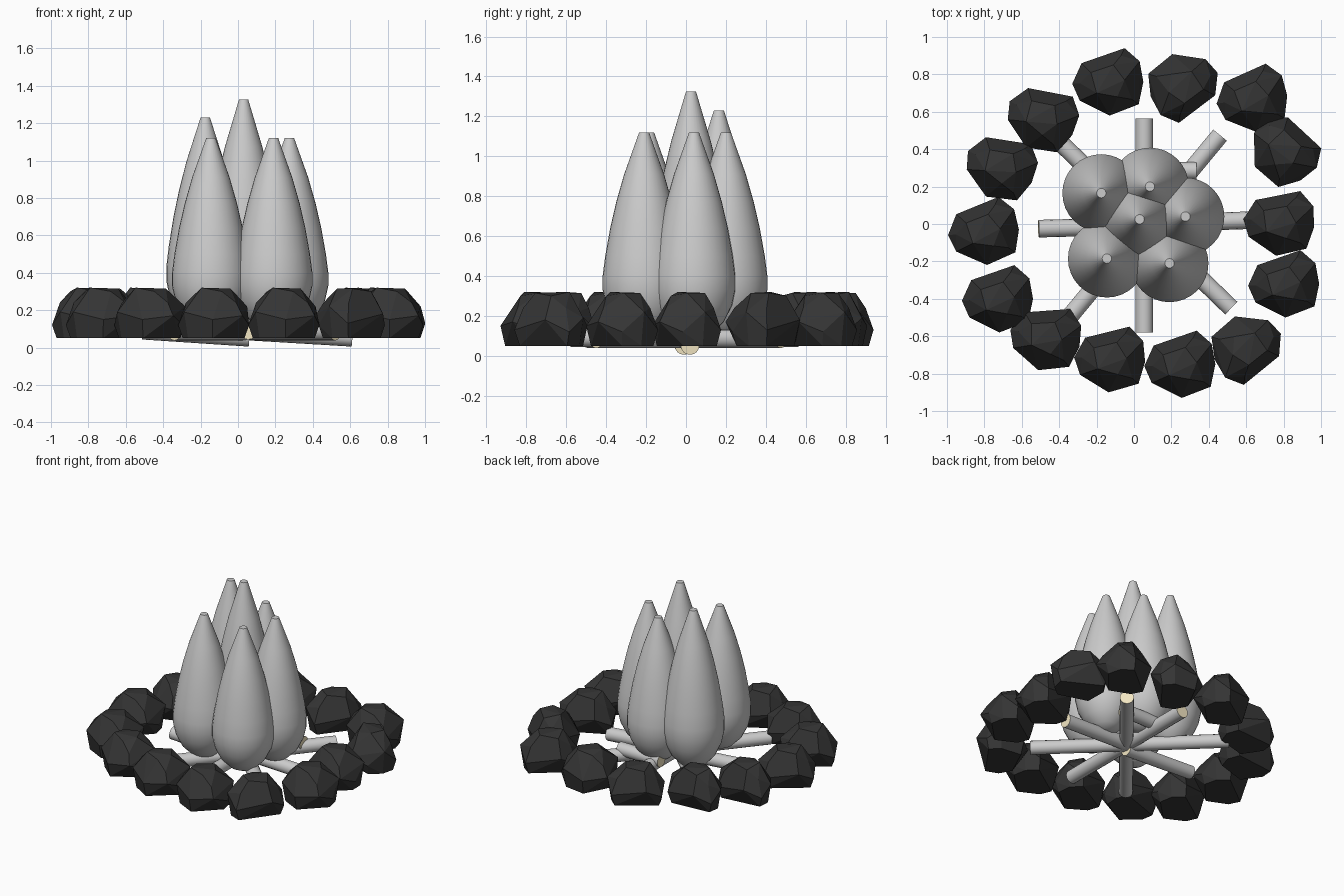
import bpy, bmesh, math
from mathutils import Vector, Matrix

if "Cube" in bpy.data.objects:
    bpy.data.objects.remove(bpy.data.objects["Cube"])


def mat(name, color):
    m = bpy.data.materials.new(name)
    m.diffuse_color = (*color, 1)
    m.use_nodes = True
    m.node_tree.nodes["Principled BSDF"].inputs["Base Color"].default_value = m.diffuse_color
    return m


def finish(bm, name, mats=()):
    bmesh.ops.recalc_face_normals(bm, faces=bm.faces)
    me = bpy.data.meshes.new(name)
    bm.to_mesh(me)
    bm.free()
    for m in mats:
        me.materials.append(m)
    ob = bpy.data.objects.new(name, me)
    bpy.context.collection.objects.link(ob)
    return ob


def smooth(ob):
    bpy.ops.object.select_all(action='DESELECT')
    ob.select_set(True)
    bpy.context.view_layer.objects.active = ob
    bpy.ops.object.shade_smooth_by_angle(angle=math.radians(40))


char = mat("charcoal", (0.035, 0.035, 0.035))
grey = mat("bark_grey", (0.8, 0.8, 0.8))
pale = mat("cut_wood", (0.9, 0.8, 0.55))

# Ring of stones: one faceted hull, repeated with different turns
OUTLINE = [(.09, .18), (.17, .11), (.19, 0), (.165, -.12),
           (.01, -.18), (-.15, -.10), (-.19, -.01), (-.14, .10)]
TOP = [(-.09, .05, .30), (.03, .09, .315), (.09, .01, .315),
       (.05, -.08, .30), (-.06, -.06, .32)]
MID_Z = [.13, .22, .12, .17, .15, .19, .12, .18]


def stone(i, x, y, turn):
    bm = bmesh.new()
    for (px, py), z in zip(OUTLINE, MID_Z):
        bm.verts.new((px, py, z))
    for px, py in OUTLINE[::2] + OUTLINE[1::4]:
        bm.verts.new((px * .87, py * .87, .05))
    for px, py in (OUTLINE[0], OUTLINE[3], OUTLINE[6]):
        bm.verts.new((px * .78, py * .78, .24))
    for p in TOP:
        bm.verts.new(p)
    res = bmesh.ops.convex_hull(bm, input=bm.verts)
    bmesh.ops.delete(bm, geom=list({g for g in res["geom_interior"] if isinstance(g, bmesh.types.BMVert)}),
                     context='VERTS')
    bmesh.ops.dissolve_limit(bm, angle_limit=math.radians(12), verts=bm.verts, edges=bm.edges)
    ob = finish(bm, f"stone_{i}", [char])
    ob.location = (x, y, 0)
    ob.rotation_euler.z = math.radians(turn)


for i, s in enumerate([
        (-.14, .76, 0), (.27, .74, 198), (.63, .67, 5), (.80, .40, -62),
        (.775, .01, -8), (.80, -.32, 0), (.61, -.66, 200), (.245, -.75, 0),
        (-.13, -.72, -5), (-.475, -.605, -15), (-.73, -.40, 0), (-.805, -.04, 3),
        (-.715, .31, -28), (-.495, .57, -30)]):
    stone(i + 1, *s)

# Flames: lathed teardrops, stretched to each height
PROFILE = [(.04, .085), (.09, .11), (.15, .17), (.19, .25), (.208, .33), (.208, .40),
           (.195, .50), (.17, .64), (.14, .77), (.10, .91), (.025, 1.12)]
SIDES = 32


def flame(i, x, y, height):
    bm = bmesh.new()
    k = (height - .085) / (1.12 - .085)
    rings = []
    for r, z in PROFILE:
        rings.append([bm.verts.new((r * math.cos(a), r * math.sin(a), .085 + (z - .085) * k))
                      for a in (2 * math.pi * j / SIDES for j in range(SIDES))])
    for lo, hi in zip(rings, rings[1:]):
        for j in range(SIDES):
            n = (j + 1) % SIDES
            bm.faces.new((lo[j], lo[n], hi[n], hi[j]))
    bm.faces.new(rings[0])
    bm.faces.new(rings[-1])
    ob = finish(bm, f"flame_{i}")
    ob.location = (x, y, 0)
    smooth(ob)


for i, f in enumerate([
        (.03, .025, 1.325), (-.175, .165, 1.23), (.085, .20, 1.12),
        (.275, .04, 1.12), (.19, -.21, 1.12), (-.145, -.185, 1.12)]):
    flame(i + 1, *f)


# Logs: cylinders between two points, with pale cut ends
def log(i, a, b, r=.047):
    a, b = Vector(a), Vector(b)
    d = b - a
    m = Matrix.Translation((a + b) / 2) @ d.to_track_quat('Z', 'Y').to_matrix().to_4x4()
    bm = bmesh.new()
    bmesh.ops.create_cone(bm, cap_ends=True, segments=16, radius1=r, radius2=r,
                          depth=d.length, matrix=m)
    for f in bm.faces:
        f.material_index = 1 if len(f.verts) > 4 else 0
    smooth(finish(bm, f"log_{i}", [grey, pale]))


for i, (a, b) in enumerate([
        ((.055, -.58, .09), (.055, .565, .09)),
        ((-.51, -.025, .09), (.06, -.01, .052)),
        ((.06, 0, .085), (.61, .02, .052)),
        ((-.34, -.49, .085), (.46, .475, .085)),
        ((.52, -.45, .085), (-.43, .47, .085)),
        ((.0, .285, .12), (.335, .285, .12))]):
    log(i + 1, a, b)
